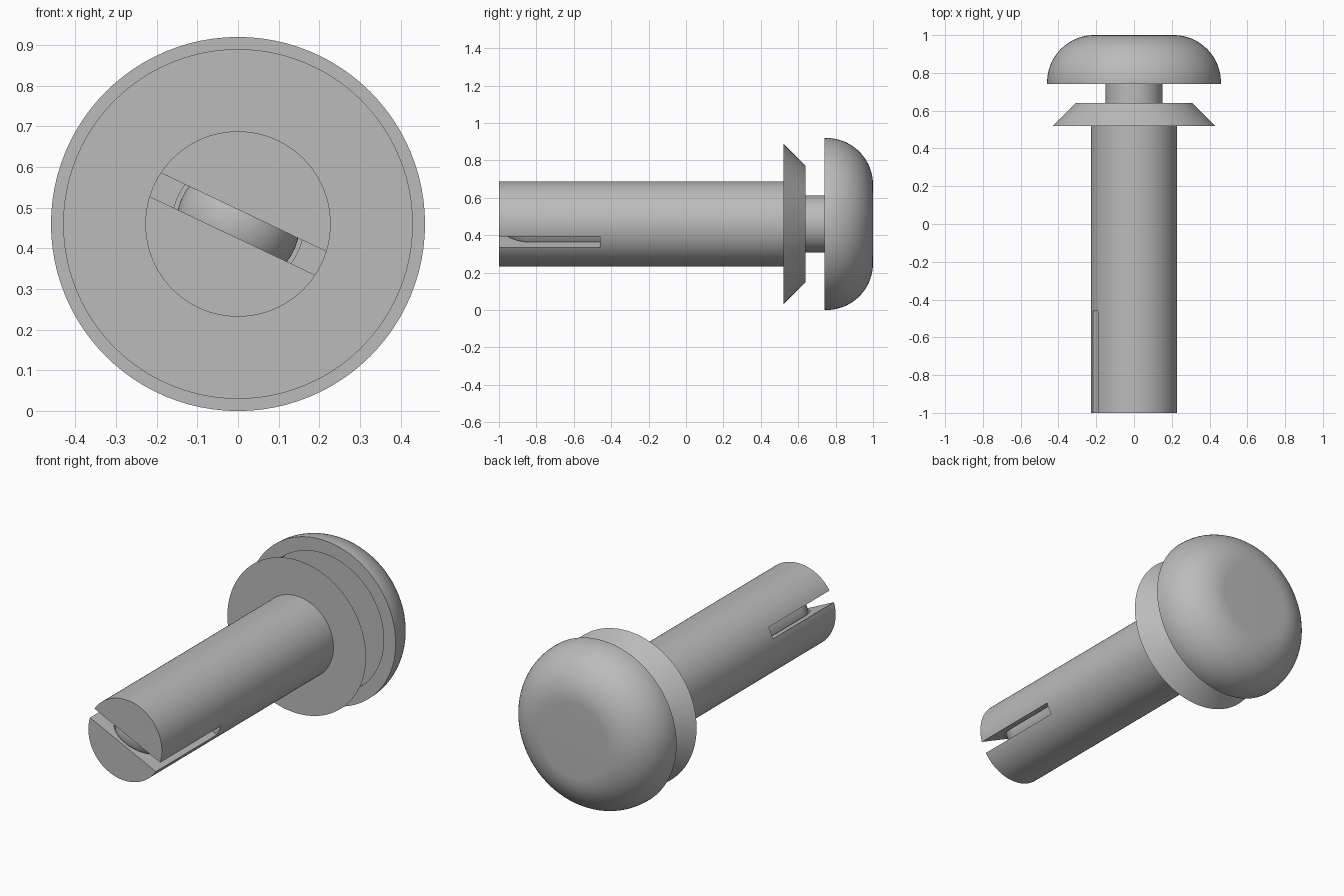
import bpy, bmesh, math
from mathutils import Matrix, Vector

cube = bpy.data.objects.get("Cube")
if cube:
    bpy.data.objects.remove(cube, do_unlink=True)

AXIS_Z = 0.46
SEGMENTS = 96

grey = bpy.data.materials.new("plain_grey")
grey.use_nodes = True
grey.diffuse_color = (0.5, 0.5, 0.5, 1)
grey.node_tree.nodes["Principled BSDF"].inputs["Base Color"].default_value = (0.5, 0.5, 0.5, 1)


def arc(centre_r, centre_y, radius, start, end, steps=20):
    """Profile points (radius, y) along an arc, angles in degrees."""
    angles = [math.radians(start + (end - start) * i / steps) for i in range(steps + 1)]
    return [(max(0, centre_r + radius * math.cos(a)), centre_y + radius * math.sin(a))
            for a in angles]


def revolve(name, profile, closed=False):
    """Spin a (radius, y) profile around the long axis."""
    bm = bmesh.new()
    verts = [bm.verts.new((r, y, 0)) for r, y in profile]
    edges = [bm.edges.new(pair) for pair in zip(verts, verts[1:])]
    if closed:
        edges.append(bm.edges.new((verts[-1], verts[0])))
    bmesh.ops.spin(bm, geom=verts + edges, cent=(0, 0, 0), axis=(0, 1, 0),
                   angle=math.tau, steps=SEGMENTS, use_duplicate=False)
    bmesh.ops.remove_doubles(bm, verts=bm.verts, dist=0.0002)
    bmesh.ops.recalc_face_normals(bm, faces=bm.faces)
    bmesh.ops.translate(bm, verts=bm.verts, vec=(0, 0, AXIS_Z))
    return finish(name, bm)


def finish(name, bm):
    mesh = bpy.data.meshes.new(name)
    bm.to_mesh(mesh)
    bm.free()
    mesh.materials.append(grey)
    obj = bpy.data.objects.new(name, mesh)
    bpy.context.collection.objects.link(obj)
    return obj


def activate(obj):
    bpy.ops.object.select_all(action="DESELECT")
    obj.select_set(True)
    bpy.context.view_layer.objects.active = obj


# Plunger: domed head with a shallow recess underneath, and a round-ended pin
plunger = revolve("plunger", (
    [(0, 1.0)] + arc(0.21, 0.75, 0.25, 90, 0)
    + [(0.46, 0.74), (0.385, 0.74), (0.385, 0.79), (0.152, 0.79)]
    + arc(0, -0.82, 0.152, 0, -90)))

# Sleeve: tube with a bevelled flange and a round-ended bore
sleeve = revolve("sleeve", (
    [(0, -1.0), (0.228, -1.0), (0.228, 0.52), (0.43, 0.52), (0.31, 0.64), (0.162, 0.64)]
    + arc(0, -0.82, 0.162, 0, -90)))

# Tilted slot through the front of the sleeve
bm = bmesh.new()
bmesh.ops.create_cube(bm, size=1)
bmesh.ops.scale(bm, verts=bm.verts, vec=(0.7, 0.64, 0.064))
bmesh.ops.rotate(bm, verts=bm.verts, matrix=Matrix.Rotation(math.radians(25.4), 3, "Y"))
bmesh.ops.translate(bm, verts=bm.verts, vec=Vector((0, -0.78, AXIS_Z)))
cutter = finish("slot_cutter", bm)
cutter.hide_render = True

activate(sleeve)
cut = sleeve.modifiers.new("slot", "BOOLEAN")
cut.operation = "DIFFERENCE"
cut.solver = "EXACT"
cut.object = cutter
bpy.ops.object.modifier_apply(modifier=cut.name)
bpy.data.objects.remove(cutter, do_unlink=True)

for part in (plunger, sleeve):
    activate(part)
    bpy.ops.object.shade_smooth_by_angle(angle=math.radians(30))
